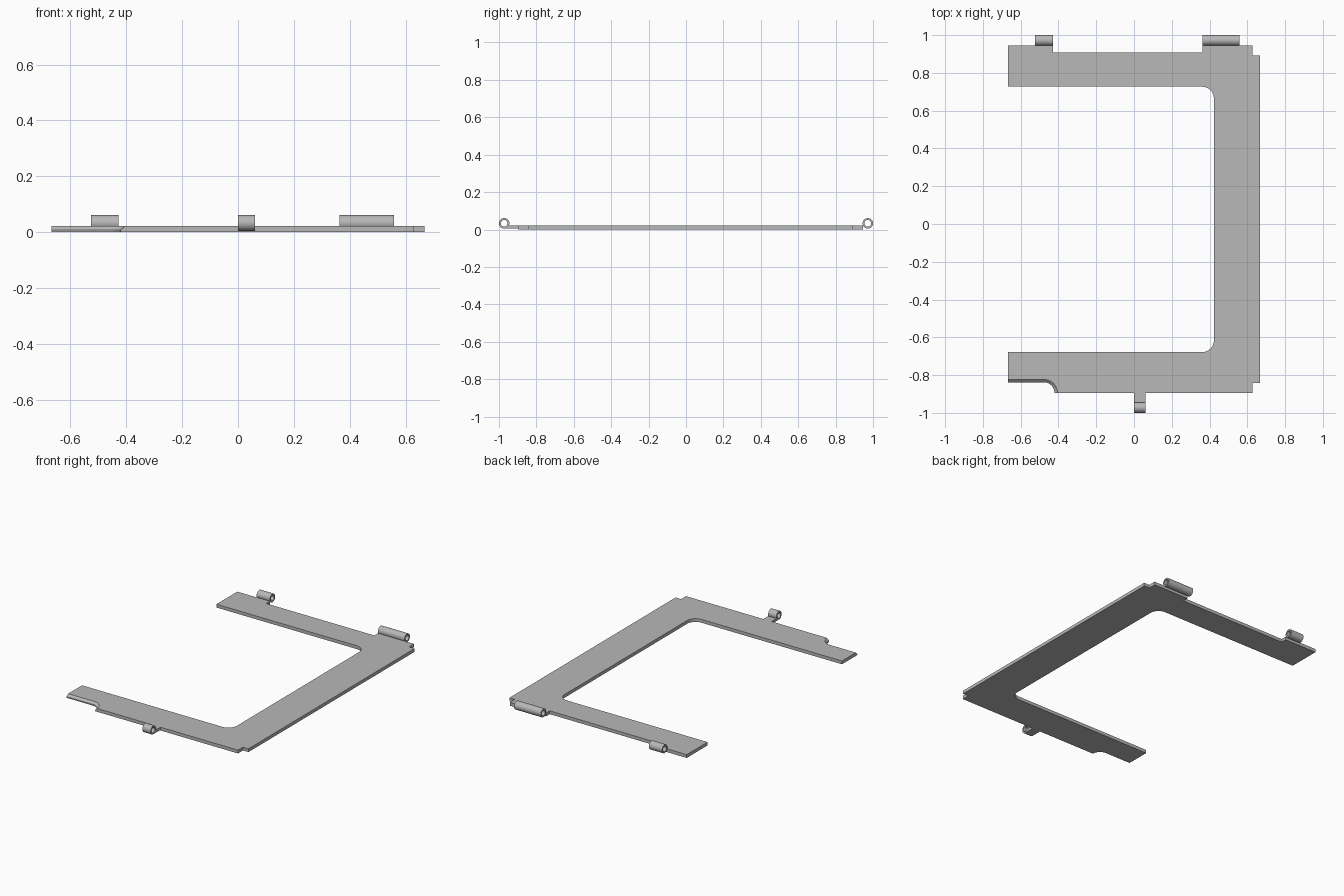
import bpy
import bmesh
from math import cos, sin, pi

if "Cube" in bpy.data.objects:
    bpy.data.objects.remove(bpy.data.objects["Cube"], do_unlink=True)

# One plain grey for the whole part
grey = bpy.data.materials.new("plain_grey")
grey.use_nodes = True
colour = (0.48, 0.48, 0.48, 1)
grey.diffuse_color = colour
grey.node_tree.nodes["Principled BSDF"].inputs["Base Color"].default_value = colour


def arc(cx, cy, r, start, end, steps=8):
    return [(cx + r * cos(start + (end - start) * i / steps),
             cy + r * sin(start + (end - start) * i / steps)) for i in range(steps + 1)]


def skin(bm, loops, closed):
    """Bridge matching loops with quads; cap the ends or join last to first."""
    n = len(loops[0])
    pairs = list(zip(loops, loops[1:] + loops[:1])) if closed else list(zip(loops, loops[1:]))
    for a, b in pairs:
        for i in range(n):
            j = (i + 1) % n
            bm.faces.new((a[i], a[j], b[j], b[i]))
    if not closed:
        bm.faces.new(loops[0][::-1])
        bm.faces.new(loops[-1])


def finish(name, bm, smooth=False):
    bmesh.ops.recalc_face_normals(bm, faces=bm.faces)
    mesh = bpy.data.meshes.new(name)
    bm.to_mesh(mesh)
    bm.free()
    mesh.materials.append(grey)
    obj = bpy.data.objects.new(name, mesh)
    bpy.context.collection.objects.link(obj)
    if smooth:
        bpy.ops.object.select_all(action="DESELECT")
        obj.select_set(True)
        bpy.context.view_layer.objects.active = obj
        bpy.ops.object.shade_smooth_by_angle()
    return obj


def outline(r):
    """C-shaped plate outline; r is the radius of the front corner relief."""
    front = -0.895
    pts = [(-0.667, front + r)]
    pts += arc(-0.477, front, r, pi / 2, 0)
    pts += [(0.627, front), (0.627, -0.843), (0.667, -0.843), (0.667, 0.893),
            (0.627, 0.893), (0.627, 0.945), (0.363, 0.945), (0.363, 0.907),
            (-0.428, 0.907), (-0.428, 0.945), (-0.667, 0.945), (-0.667, 0.727)]
    pts += arc(0.361, 0.665, 0.062, pi / 2, 0)
    pts += arc(0.361, -0.616, 0.062, 0, -pi / 2)
    pts += [(-0.667, -0.678)]
    return pts


# Flat frame, with a sloped upper edge along the corner relief
top_z = 0.022
bm = bmesh.new()
skin(bm, [[bm.verts.new((x, y, z)) for x, y in outline(r)]
          for r, z in ((0.057, 0), (0.057, 0.008), (0.072, top_z))], False)
finish("frame_plate", bm)


# Hollow hinge barrels along the front and back edges
def barrel(name, x0, x1, y, segments=32):
    bm = bmesh.new()
    loops = []
    for x, r in ((x0, 0.028), (x1, 0.028), (x1, 0.018), (x0, 0.018)):
        loops.append([bm.verts.new((x, y + r * cos(2 * pi * i / segments),
                                    0.033 + r * sin(2 * pi * i / segments)))
                      for i in range(segments)])
    skin(bm, loops, True)
    finish(name, bm, True)


barrel("back_right_hinge_barrel", -0.525, -0.428, 0.972)
barrel("back_left_hinge_barrel", 0.363, 0.558, 0.972)
barrel("front_hinge_barrel", 0, 0.06, -0.972)

# Tongue joining the front barrel to the frame
bm = bmesh.new()
skin(bm, [[bm.verts.new((x, y, z)) for y, z in
           ((-0.89, 0.004), (-0.97, 0.0055), (-0.962, 0.0165), (-0.945, top_z), (-0.89, top_z))]
          for x in (0, 0.06)], False)
finish("front_hinge_tongue", bm)
